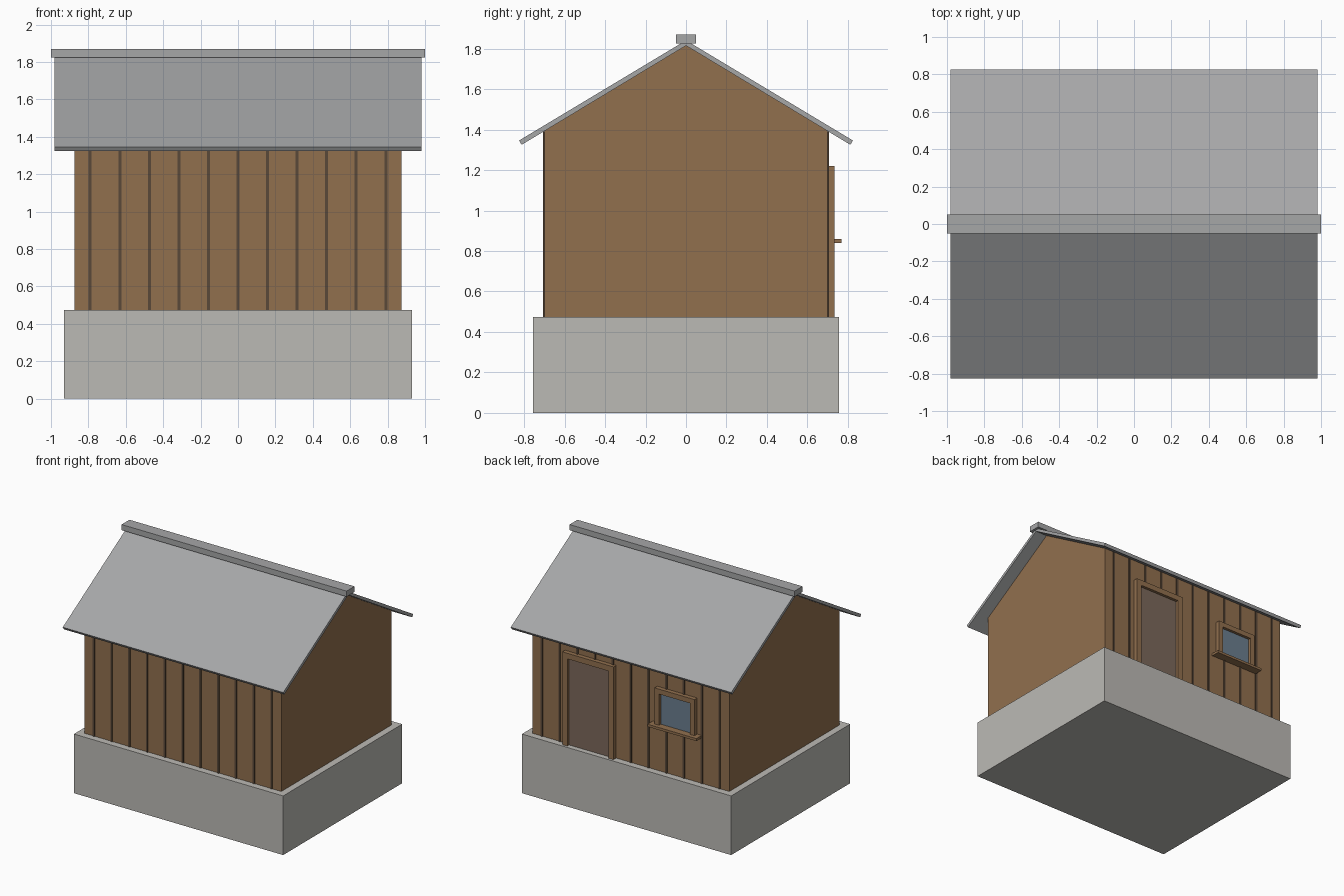
import bpy, bmesh

if "Cube" in bpy.data.objects:
    bpy.data.objects.remove(bpy.data.objects["Cube"])


def material(name, r, g, b):
    m = bpy.data.materials.new(name)
    m.diffuse_color = (r, g, b, 1)
    m.use_nodes = True
    m.node_tree.nodes["Principled BSDF"].inputs["Base Color"].default_value = m.diffuse_color
    return m


STONE = material("stone", 0.5, 0.49, 0.46)
WOOD = material("wood", 0.285, 0.16, 0.076)
GAP = material("dark_gap", 0.1, 0.065, 0.04)
ROOF = material("roof_grey", 0.38, 0.385, 0.39)
DOOR = material("door_wood", 0.2, 0.14, 0.105)
GLASS = material("glass", 0.147, 0.21, 0.275)


def prism(name, profile, x0, x1, mat):
    """Extrude a (y, z) profile along x."""
    bm = bmesh.new()
    face = bm.faces.new([bm.verts.new((x0, y, z)) for y, z in profile])
    ext = bmesh.ops.extrude_face_region(bm, geom=[face])
    verts = [v for v in ext["geom"] if isinstance(v, bmesh.types.BMVert)]
    bmesh.ops.translate(bm, verts=verts, vec=(x1 - x0, 0, 0))
    bmesh.ops.recalc_face_normals(bm, faces=bm.faces)
    mesh = bpy.data.meshes.new(name)
    bm.to_mesh(mesh)
    bm.free()
    mesh.materials.append(mat)
    ob = bpy.data.objects.new(name, mesh)
    bpy.context.collection.objects.link(ob)
    return ob


def box(name, x0, x1, y0, y1, z0, z1, mat):
    return prism(name, [(y0, z0), (y1, z0), (y1, z1), (y0, z1)], x0, x1, mat)


BASE = 0.475      # top of the foundation
WALL = 0.70       # half depth of the walls
EAVE, APEX = 1.395, 1.815

# Foundation and gabled body
box("foundation", -0.93, 0.93, -0.755, 0.755, 0, BASE, STONE)
prism("walls", [(-WALL, BASE), (WALL, BASE), (WALL, EAVE), (0, APEX), (-WALL, EAVE)],
      -0.875, 0.875, WOOD)

# Dark plank joints on the front and back walls
for side, label in ((-1, "front"), (1, "back")):
    for i in range(-5, 6):
        x = i * 0.158
        y0, y1 = sorted((side * (WALL - 0.01), side * (WALL + 0.007)))
        box(f"{label}_plank_joint_{i + 6}", x - 0.008, x + 0.008, y0, y1, BASE, 1.39, GAP)

# Roof slabs and ridge cap
for side, label in ((-1, "front"), (1, "back")):
    prism(f"{label}_roof_slab",
          [(0, APEX), (side * 0.812, 1.325), (side * 0.825, 1.346), (0, 1.841)],
          -0.98, 0.98, ROOF)
box("ridge_cap", -1.0, 1.0, -0.05, 0.05, 1.825, 1.87, ROOF)


def opening(name, x0, x1, z0, z1, trim, panel_mat):
    """Panel with two jambs and a lintel on the back wall."""
    y0, y1 = WALL - 0.01, 0.735
    box(f"{name}_panel", x0 + trim, x1 - trim, y0, 0.712, z0, z1 - trim, panel_mat)
    box(f"{name}_jamb_left", x0, x0 + trim, y0, y1, z0, z1 - trim, WOOD)
    box(f"{name}_jamb_right", x1 - trim, x1, y0, y1, z0, z1 - trim, WOOD)
    box(f"{name}_lintel", x0, x1, y0, y1, z1 - trim, z1, WOOD)


# Door, window and window sill
opening("door", 0.13, 0.585, BASE, 1.22, 0.045, DOOR)
opening("window", -0.59, -0.235, 0.86, 1.15, 0.04, GLASS)
box("window_sill", -0.63, -0.195, WALL - 0.01, 0.768, 0.84, 0.86, WOOD)
